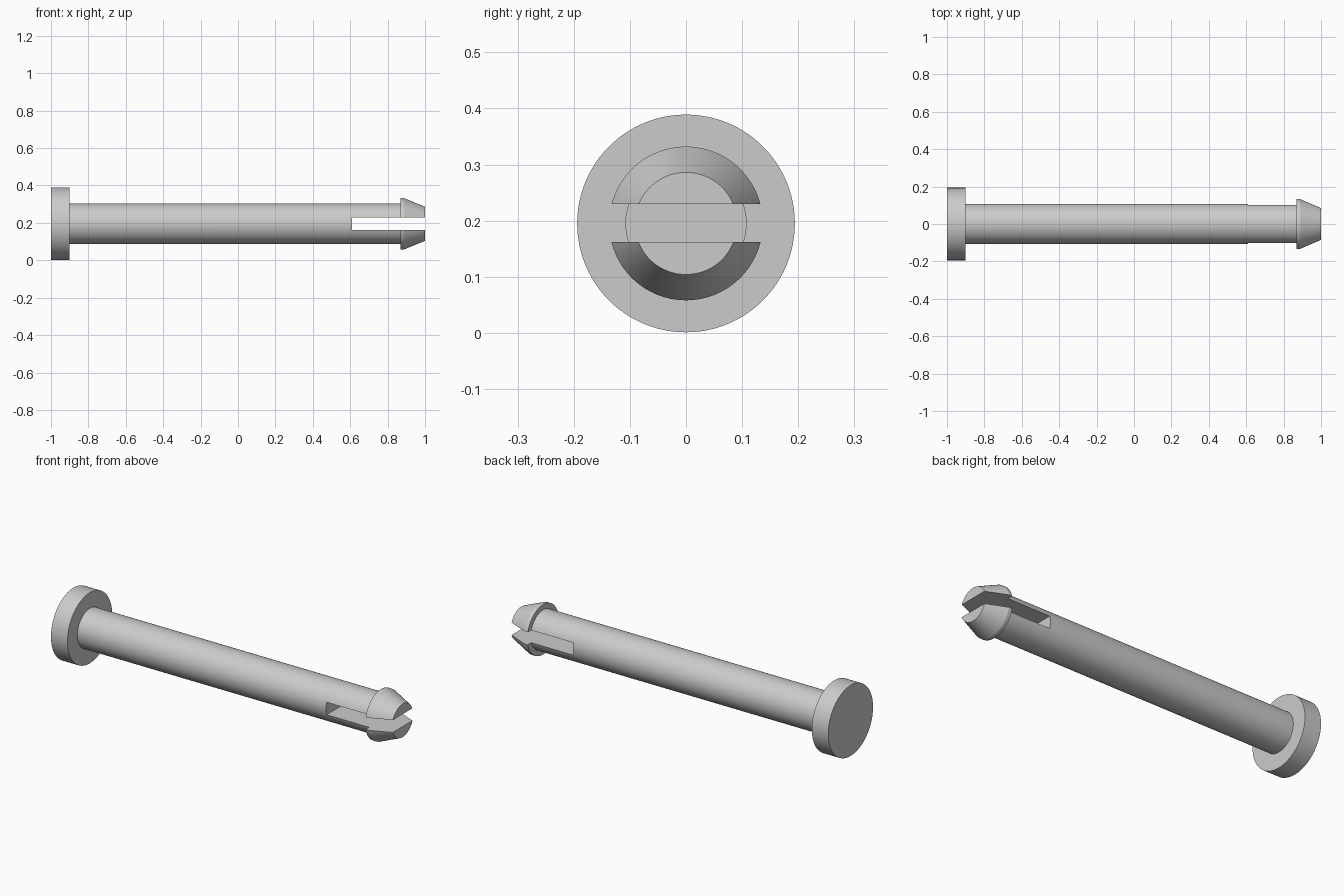
import bpy
import bmesh
from math import radians, tau
from mathutils import Matrix, Vector

if "Cube" in bpy.data.objects:
    bpy.data.objects.remove(bpy.data.objects["Cube"], do_unlink=True)

AXIS_Z = 0.195
SEGMENTS = 96


def add_object(name, bm):
    mesh = bpy.data.meshes.new(name)
    bm.to_mesh(mesh)
    bm.free()
    obj = bpy.data.objects.new(name, mesh)
    bpy.context.collection.objects.link(obj)
    return obj


def lathe(name, profile):
    """Spin (x, radius) points around the long axis; ends lie on the axis."""
    bm = bmesh.new()
    verts = [bm.verts.new((x, 0, AXIS_Z + r)) for x, r in profile]
    edges = [bm.edges.new(pair) for pair in zip(verts, verts[1:])]
    bmesh.ops.spin(bm, geom=verts + edges, cent=(0, 0, AXIS_Z), axis=(1, 0, 0),
                   angle=tau, steps=SEGMENTS, use_merge=True)
    bmesh.ops.remove_doubles(bm, verts=bm.verts, dist=0.0001)
    # Flat round caps instead of triangle fans
    flat = [f for f in bm.faces if len(f.verts) == 3]
    bmesh.ops.dissolve_faces(bm, faces=flat)
    bmesh.ops.recalc_face_normals(bm, faces=bm.faces)
    return add_object(name, bm)


grey = bpy.data.materials.new("light grey")
grey.use_nodes = True
grey.diffuse_color = (0.6, 0.6, 0.6, 1)
grey.node_tree.nodes["Principled BSDF"].inputs["Base Color"].default_value = grey.diffuse_color

# Pin: disc head, long shank, barbed tip with a short lip and a taper
pin = lathe("split_pin", [
    (-1, 0), (-1, 0.194), (-0.9, 0.194),
    (-0.9, 0.108), (0.868, 0.108),
    (0.868, 0.137), (0.888, 0.137), (1, 0.091), (1, 0),
])
pin.data.materials.append(grey)

# Slot that splits the tip into two prongs
slot_start, slot_end, slot_height = 0.61, 1.1, 0.068
bm = bmesh.new()
centre = Vector(((slot_start + slot_end) / 2, 0, AXIS_Z + 0.001))
size = Matrix.Diagonal((slot_end - slot_start, 0.5, slot_height, 1))
bmesh.ops.create_cube(bm, size=1, matrix=Matrix.Translation(centre) @ size)
cutter = add_object("slot_cutter", bm)
cutter.hide_render = True

slot = pin.modifiers.new("slot", 'BOOLEAN')
slot.operation = 'DIFFERENCE'
slot.solver = 'EXACT'
slot.object = cutter

bpy.ops.object.select_all(action='DESELECT')
bpy.context.view_layer.objects.active = pin
pin.select_set(True)
bpy.ops.object.modifier_apply(modifier=slot.name)
bpy.data.objects.remove(cutter, do_unlink=True)
bpy.ops.object.shade_smooth_by_angle(angle=radians(20))
